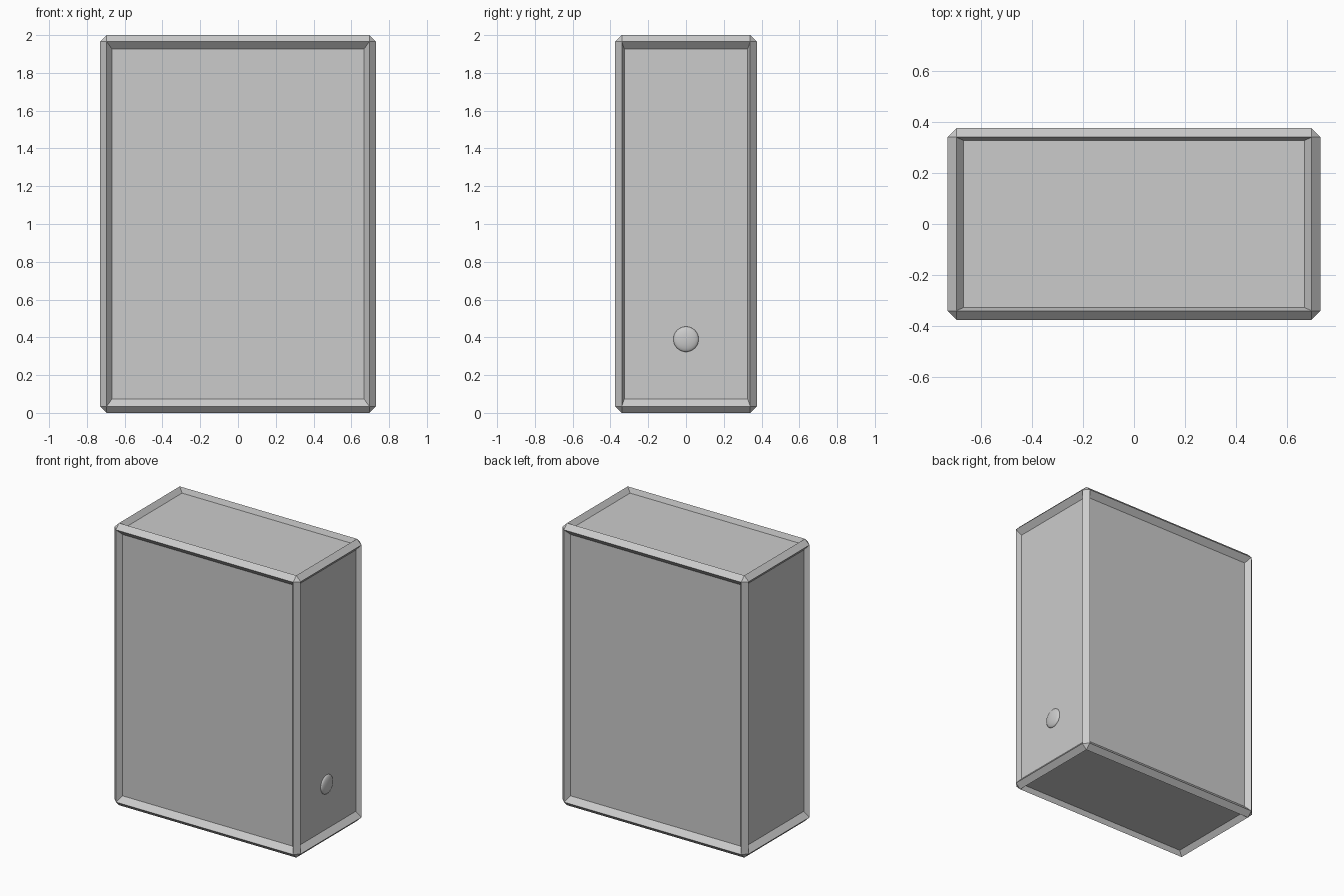
import bpy, bmesh
from mathutils import Vector, Matrix

if "Cube" in bpy.data.objects:
    bpy.data.objects.remove(bpy.data.objects["Cube"])

W, D, H = 1.46, 0.75, 2.0   # overall size
CHAMFER = 0.035             # cut on every outer edge
DEPTH = 0.035               # how far the panels sink in
INSET = 0.96                # panel size relative to its frame


def add_object(name, bm):
    mesh = bpy.data.meshes.new(name)
    bm.to_mesh(mesh)
    bm.free()
    obj = bpy.data.objects.new(name, mesh)
    bpy.context.collection.objects.link(obj)
    return obj


# Case: chamfered box with a sunken panel on all six sides
bm = bmesh.new()
bmesh.ops.create_cube(bm, size=1)
bmesh.ops.scale(bm, vec=(W, D, H), verts=bm.verts)
bmesh.ops.translate(bm, vec=(0, 0, H / 2), verts=bm.verts)
bmesh.ops.bevel(bm, geom=bm.edges[:], offset=CHAMFER, segments=1,
                profile=0.5, affect='EDGES')
bm.normal_update()
panels = [f for f in bm.faces if max(abs(c) for c in f.normal) > 0.99]
for panel in panels:
    normal = panel.normal.copy()
    bmesh.ops.inset_individual(bm, faces=[panel], thickness=0.01)
    # place the inner loop as a scaled copy of the frame opening
    frame = [l.link_loop_radial_next.face for l in panel.loops]
    corners = {}
    for v in panel.verts:
        outer = [e.other_vert(v) for e in v.link_edges
                 if e.other_vert(v) not in panel.verts]
        corners[v] = outer[0].co.copy()
    centre = sum(corners.values(), Vector()) / len(corners)
    for v, co in corners.items():
        v.co = centre + (co - centre) * INSET - normal * DEPTH
bmesh.ops.recalc_face_normals(bm, faces=bm.faces)
add_object("case", bm)

# Button: shallow dome on the right panel
bm = bmesh.new()
bmesh.ops.create_uvsphere(bm, u_segments=32, v_segments=16, radius=0.067)
bmesh.ops.rotate(bm, matrix=Matrix.Rotation(1.570796, 3, 'Y'), verts=bm.verts)
bmesh.ops.scale(bm, vec=(0.3, 1, 1), verts=bm.verts)
bmesh.ops.translate(bm, vec=(W / 2 - DEPTH, 0, 0.39), verts=bm.verts)
for f in bm.faces:
    f.smooth = True
add_object("power_button", bm)
